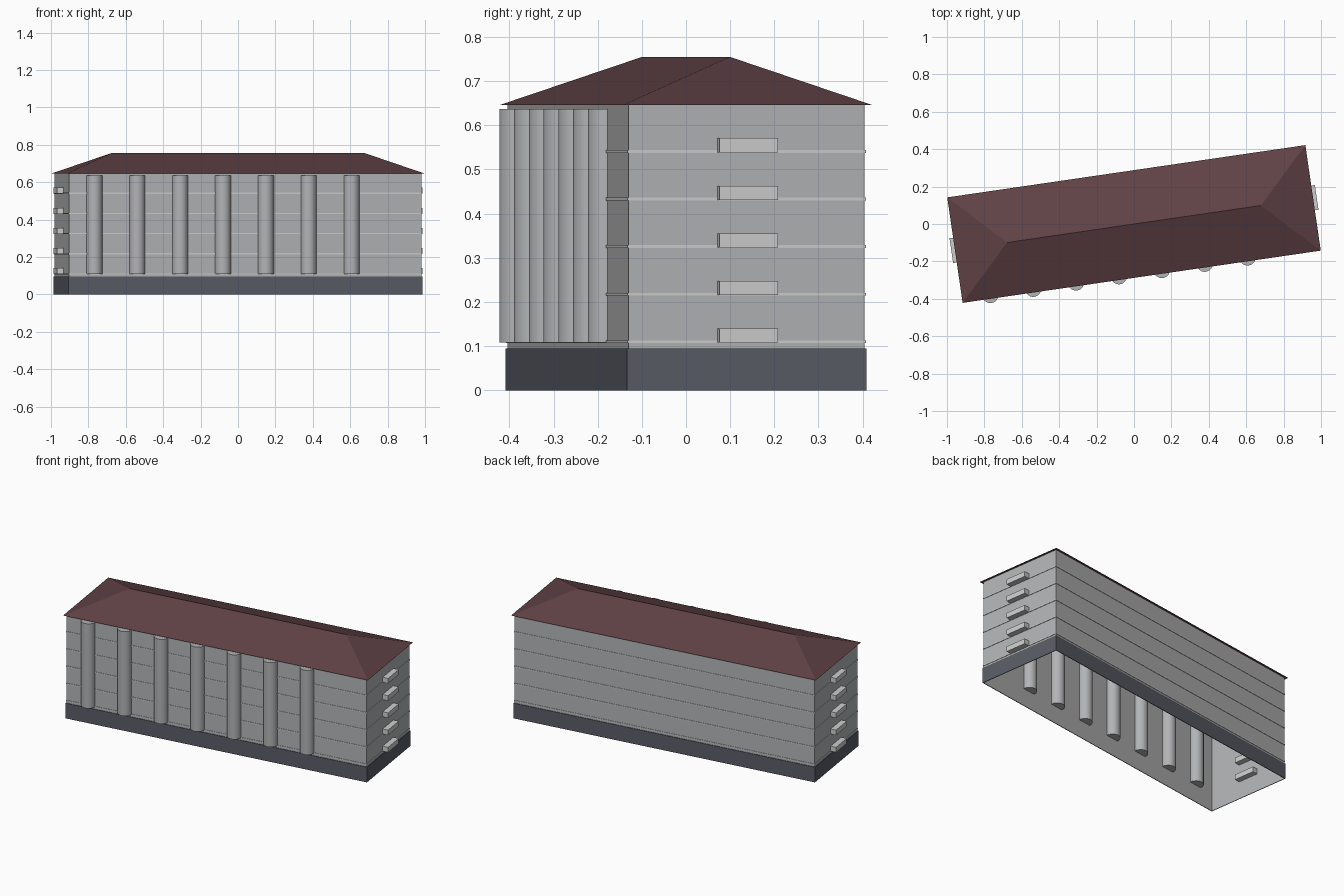
import bpy, bmesh, math

default = bpy.data.objects.get("Cube")
if default:
    bpy.data.objects.remove(default, do_unlink=True)

TURN = math.radians(8.3)      # the building stands turned on its plot
HX, HY = 0.9525, 0.27         # half length and half depth of the walls
EAVES, RIDGE = 0.646, 0.755
FLOORS = [0.108 + 0.1077 * i for i in range(5)]


def material(name, color):
    m = bpy.data.materials.new(name)
    m.use_nodes = True
    m.diffuse_color = (*color, 1)
    bsdf = next(n for n in m.node_tree.nodes if n.type == 'BSDF_PRINCIPLED')
    bsdf.inputs["Base Color"].default_value = (*color, 1)
    return m


WALL = material("wall_grey", (0.45, 0.455, 0.465))
TRIM = material("light_trim", (0.61, 0.615, 0.61))
STONE = material("dark_slate", (0.102, 0.108, 0.135))
TILE = material("maroon_roof", (0.115, 0.053, 0.06))


def make(name, verts, faces, mat):
    """Mesh object turned to the building's direction."""
    bm = bmesh.new()
    vs = [bm.verts.new(v) for v in verts]
    for f in faces:
        bm.faces.new([vs[i] for i in f])
    bmesh.ops.recalc_face_normals(bm, faces=bm.faces)
    mesh = bpy.data.meshes.new(name)
    bm.to_mesh(mesh)
    bm.free()
    mesh.materials.append(mat)
    obj = bpy.data.objects.new(name, mesh)
    obj.rotation_euler.z = TURN
    bpy.context.collection.objects.link(obj)
    return obj


def rect(hx, hy, z, cx=0):
    return [(cx + sx * hx, sy * hy, z)
            for sx, sy in ((-1, -1), (1, -1), (1, 1), (-1, 1))]


def loft(a, b):
    """Quads joining two four-cornered rings by first index."""
    return [(a + i, a + (i + 1) % 4, b + (i + 1) % 4, b + i) for i in range(4)]


def collar(name, out, z0, z1, mat):
    """Band wrapped around the walls, open inside."""
    verts = (rect(HX, HY, z0) + rect(HX + out, HY + out, z0)
             + rect(HX + out, HY + out, z1) + rect(HX, HY, z1))
    make(name, verts, loft(0, 4) + loft(4, 8) + loft(8, 12), mat)


# Wall shell, open underneath
make("walls", rect(HX, HY, 0) + rect(HX, HY, EAVES),
     loft(0, 4) + [(4, 5, 6, 7)], WALL)

# Plinth and floor bands
collar("plinth", 0.004, 0, 0.095, STONE)
for i, z in enumerate(FLOORS):
    collar(f"floor_band_{i + 1}", 0.003, z - 0.001, z + 0.005, TRIM)

# Hipped roof
ridge = HX + 0.015 - 0.2815
make("roof", rect(HX + 0.015, HY + 0.015, EAVES)
     + [(-ridge, 0, RIDGE), (ridge, 0, RIDGE)],
     [(0, 1, 5, 4), (2, 3, 4, 5), (1, 2, 5), (3, 0, 4), (0, 3, 2, 1)], TILE)

# Round stair shafts along the front, half sunk in the wall
for i in range(7):
    u, v = -0.815 + 0.2316 * i, -0.265
    bpy.ops.mesh.primitive_cylinder_add(
        vertices=24, radius=0.043, depth=0.529, rotation=(0, 0, TURN),
        location=(u * math.cos(TURN) - v * math.sin(TURN),
                  u * math.sin(TURN) + v * math.cos(TURN), 0.3725))
    shaft = bpy.context.object
    shaft.name = f"front_column_{i + 1}"
    shaft.data.materials.append(WALL)
    bpy.ops.object.shade_smooth_by_angle(angle=math.radians(40))

# Balconies on both ends, one per floor
for side, label in ((-1, "right"), (1, "left")):
    for i, z in enumerate(FLOORS):
        make(f"{label}_balcony_{i + 1}",
             rect(0.0345, 0.067, z, side * HX) + rect(0.0345, 0.067, z + 0.032, side * HX),
             loft(0, 4) + [(0, 1, 2, 3), (4, 5, 6, 7)], TRIM)
